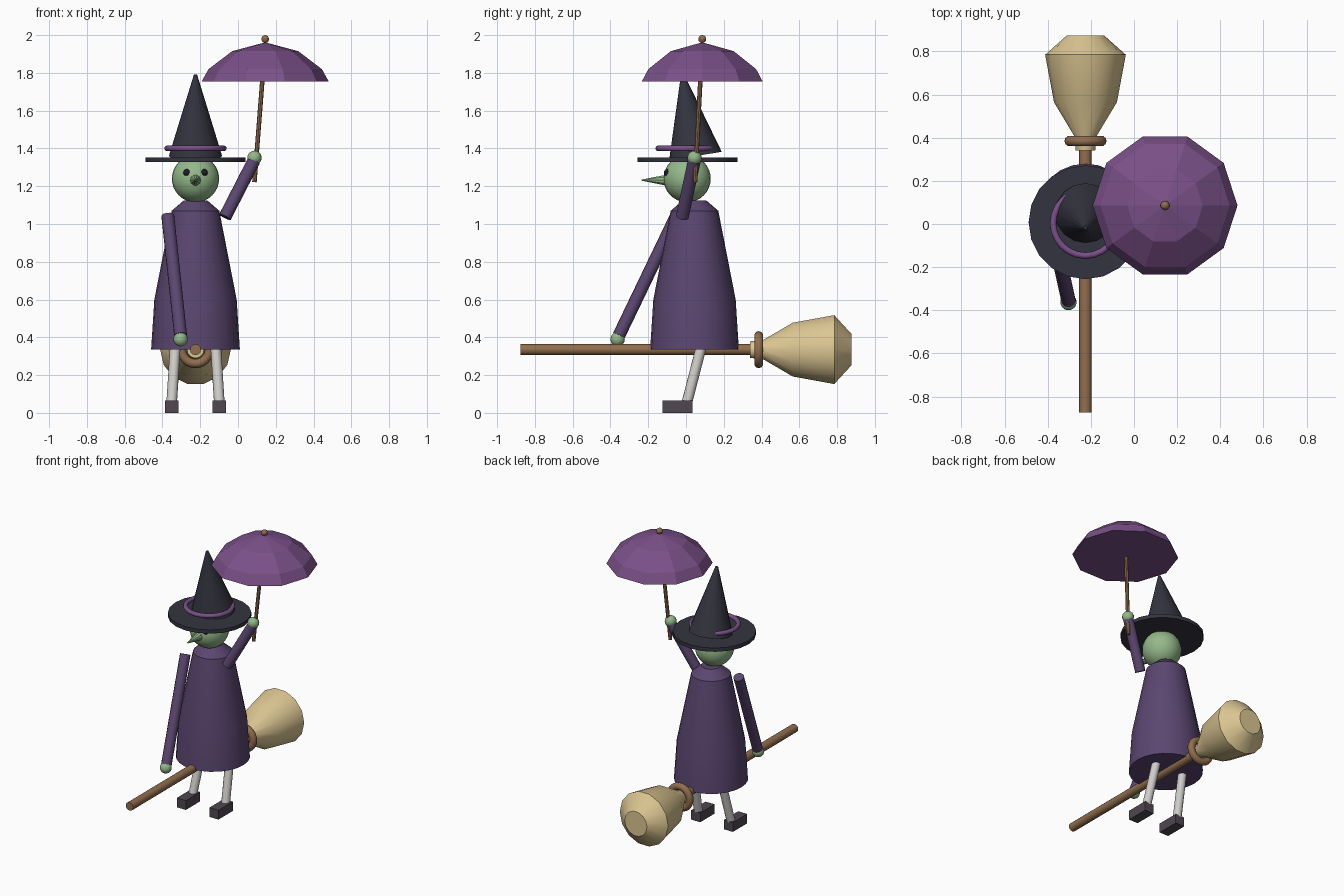
import bpy, bmesh, math
from mathutils import Vector

cube = bpy.data.objects.get("Cube")
if cube:
    bpy.data.objects.remove(cube, do_unlink=True)


def material(name, *rgb):
    lin = [((c / 255 + 0.055) / 1.055) ** 2.4 for c in rgb] + [1.0]
    m = bpy.data.materials.new(name)
    m.use_nodes = True
    m.diffuse_color = lin
    bsdf = next(n for n in m.node_tree.nodes if n.type == 'BSDF_PRINCIPLED')
    bsdf.inputs["Base Color"].default_value = lin
    return m


DRESS = material("dress purple", 91, 70, 112)
CANOPY = material("canopy purple", 122, 80, 136)
HAT = material("hat black", 52, 52, 64)
SKIN = material("skin green", 148, 184, 138)
STRAW = material("straw tan", 220, 198, 146)
WOOD = material("wood brown", 145, 110, 78)
STOCKING = material("stocking grey", 208, 206, 202)
SHOE = material("shoe grey", 80, 71, 82)
EYE = material("eye black", 30, 30, 42)

CX = -0.225  # centre line of the figure


def finish(name, bm, mat, smooth=True):
    bmesh.ops.recalc_face_normals(bm, faces=bm.faces)
    me = bpy.data.meshes.new(name)
    bm.to_mesh(me)
    bm.free()
    me.materials.append(mat)
    ob = bpy.data.objects.new(name, me)
    bpy.context.collection.objects.link(ob)
    if smooth:
        bpy.ops.object.select_all(action='DESELECT')
        ob.select_set(True)
        bpy.context.view_layer.objects.active = ob
        bpy.ops.object.shade_smooth_by_angle(angle=math.radians(35))
    return ob


def lathe(name, mat, origin, axis, profile, sides=16, smooth=True):
    """Capped solid of revolution; profile holds (distance along axis, radius)."""
    bm = bmesh.new()
    origin = Vector(origin)
    rot = Vector((0, 0, 1)).rotation_difference(Vector(axis).normalized())
    rings = []
    for d, r in profile:
        ring = []
        for i in range(sides):
            a = math.tau * i / sides
            p = Vector((r * math.cos(a), r * math.sin(a), d))
            ring.append(bm.verts.new(origin + rot @ p))
        rings.append(ring)
    for lo, hi in zip(rings, rings[1:]):
        for i in range(sides):
            j = (i + 1) % sides
            bm.faces.new((lo[i], lo[j], hi[j], hi[i]))
    bm.faces.new(rings[0][::-1])
    bm.faces.new(rings[-1])
    return finish(name, bm, mat, smooth)


def rod(name, mat, a, b, r, sides=12):
    axis = Vector(b) - Vector(a)
    return lathe(name, mat, a, axis, [(0, r), (axis.length, r)], sides)


def ball(name, mat, centre, r, u=16, v=10):
    bm = bmesh.new()
    bmesh.ops.create_uvsphere(bm, u_segments=u, v_segments=v, radius=r)
    bmesh.ops.translate(bm, verts=bm.verts, vec=centre)
    return finish(name, bm, mat)


def torus(name, mat, centre, major, minor, tilt=0):
    bpy.ops.mesh.primitive_torus_add(
        location=centre, rotation=(tilt, 0, 0), major_radius=major,
        minor_radius=minor, major_segments=24, minor_segments=10)
    ob = bpy.context.object
    ob.name = ob.data.name = name
    ob.data.materials.append(mat)
    bpy.ops.object.shade_smooth()


# Broom
BACK = (0, 1, 0)
BROOM_Z = 0.335
rod("broom_handle", WOOD, (CX, -0.875, BROOM_Z), (CX, 0.4, BROOM_Z), 0.029)
lathe("broom_bristles", STRAW, (CX, 0.34, BROOM_Z), BACK,
      [(0, 0.045), (0.07, 0.053), (0.225, 0.146), (0.445, 0.187), (0.535, 0.086)], 14)
torus("broom_binding", WOOD, (CX, 0.385, BROOM_Z), 0.074, 0.024, math.pi / 2)

# Dress
lathe("dress", DRESS, (CX, 0.045, 0), (0, 0, 1),
      [(0.335, 0.235), (0.6, 0.218), (1.07, 0.126), (1.125, 0.062)], 24)

# Legs and shoes
for side, label in ((-1, "right"), (1, "left")):
    rod(label + "_leg", STOCKING, (CX + side * 0.105, 0.09, 0.385),
        (CX + side * 0.126, 0.005, 0.055), 0.028)
    bm = bmesh.new()
    bmesh.ops.create_cube(bm, size=1)
    bmesh.ops.scale(bm, verts=bm.verts, vec=(0.07, 0.158, 0.065))
    bmesh.ops.translate(bm, verts=bm.verts, vec=(CX + side * 0.126, -0.045, 0.0325))
    finish(label + "_shoe", bm, SHOE, False)

# Arms and hands
rod("right_sleeve", DRESS, (-0.372, -0.05, 1.045), (-0.304, -0.355, 0.41), 0.034)
ball("right_hand", SKIN, (-0.304, -0.362, 0.39), 0.038)
rod("left_sleeve", DRESS, (-0.069, -0.02, 1.037), (0.084, 0.044, 1.335), 0.034)
ball("left_hand", SKIN, (0.087, 0.045, 1.35), 0.038)

# Head and face
ball("head", SKIN, (CX, 0.006, 1.24), 0.125, 24, 16)
lathe("nose", SKIN, (CX, -0.105, 1.232), (0, -1, 0), [(0, 0.03), (0.13, 0.003)], 10)
for side, label in ((-1, "right"), (1, "left")):
    ball(label + "_eye", EYE, (CX + side * 0.046, -0.098, 1.272), 0.019, 12, 8)

# Hat: flat brim, leaning cone, band
lathe("hat_brim", HAT, (CX, 0.008, 1.327), (0, 0, 1), [(0, 0.264), (0.026, 0.264)], 20)
lean = math.radians(9)
lathe("hat_cone", HAT, (CX, 0.05, 1.36), (0, -math.sin(lean), math.cos(lean)),
      [(0, 0.141), (0.435, 0.009)], 16)
torus("hat_band", CANOPY, (CX, 0.003, 1.4), 0.15, 0.015)

# Umbrella
TOP = Vector((0.144, 0.086, 1.955))
rod("umbrella_pole", WOOD, (0.087, 0.048, 1.222), TOP, 0.012, 8)
lathe("umbrella_canopy", CANOPY, (TOP.x, TOP.y, 0), (0, 0, 1),
      [(1.755, 0.336), (1.82, 0.3), (1.915, 0.175), (1.96, 0.006)], 10, False)
ball("umbrella_finial", WOOD, (TOP.x, TOP.y, 1.979), 0.021, 10, 8)
